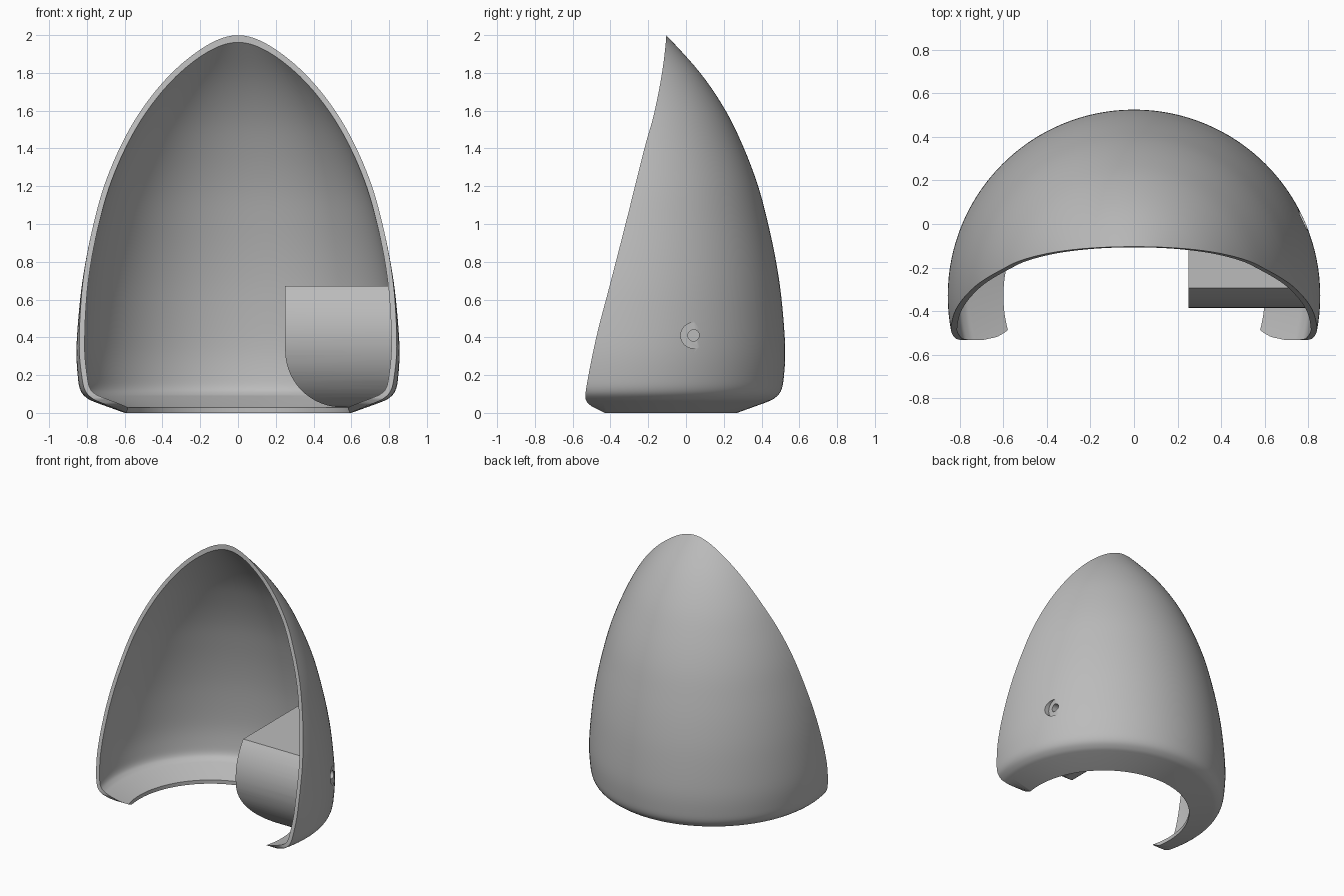
import bpy, bmesh, math
from mathutils import Vector

cube = bpy.data.objects.get("Cube")
if cube:
    bpy.data.objects.remove(cube, do_unlink=True)

AXIS_Y = -0.33      # centre line of the revolved shell
WALL = 0.028
HOLE = (0.04, 0.41)  # y, z of the mounting hole

grey = bpy.data.materials.new("plain_grey")
grey.use_nodes = True
grey.diffuse_color = (0.5, 0.5, 0.5, 1)
grey.node_tree.nodes["Principled BSDF"].inputs["Base Color"].default_value = (0.5, 0.5, 0.5, 1)


def smooth_path(pts, steps=5):
    """Catmull-Rom curve through 2D points."""
    p = [Vector(q) for q in pts]
    p = [2 * p[0] - p[1]] + p + [2 * p[-1] - p[-2]]
    out = []
    for a, b, c, d in zip(p, p[1:], p[2:], p[3:]):
        for i in range(steps):
            t = i / steps
            out.append(0.5 * (2 * b + (c - a) * t + (2 * a - 5 * b + 4 * c - d) * t * t
                              + (3 * b - a - 3 * c + d) * t ** 3))
    return out + [p[-2]]


def finish(name, bm):
    bmesh.ops.recalc_face_normals(bm, faces=bm.faces)
    mesh = bpy.data.meshes.new(name)
    bm.to_mesh(mesh)
    bm.free()
    mesh.materials.append(grey)
    obj = bpy.data.objects.new(name, mesh)
    bpy.context.collection.objects.link(obj)
    return obj


def prism(name, pts, axis, lo, hi):
    """Extrude a 2D outline along x (outline y,z) or along y (outline x,z)."""
    bm = bmesh.new()
    place = (lambda a, b: (lo, a, b)) if axis == "x" else (lambda a, b: (a, lo, b))
    face = bm.faces.new([bm.verts.new(place(a, b)) for a, b in pts])
    ext = bmesh.ops.extrude_face_region(bm, geom=[face])
    move = Vector((hi - lo, 0, 0)) if axis == "x" else Vector((0, hi - lo, 0))
    bmesh.ops.translate(bm, vec=move, verts=[v for v in ext["geom"] if isinstance(v, bmesh.types.BMVert)])
    return finish(name, bm)


def revolve(name, pts, segments=128):
    """Turn a closed (radius, z) outline around the shell axis."""
    bm = bmesh.new()
    rings = []
    for i in range(segments):
        a = math.tau * i / segments
        rings.append([bm.verts.new((r * math.sin(a), AXIS_Y + r * math.cos(a), z)) for r, z in pts])
    n = len(pts)
    for i in range(segments):
        one, two = rings[i], rings[(i + 1) % segments]
        for j in range(n):
            k = (j + 1) % n
            bm.faces.new((one[j], one[k], two[k], two[j]))
    return finish(name, bm)


def boolean(obj, tool, operation):
    mod = obj.modifiers.new("cut", "BOOLEAN")
    mod.object, mod.operation, mod.solver = tool, operation, "EXACT"
    bpy.context.view_layer.objects.active = obj
    bpy.ops.object.modifier_apply(modifier=mod.name)


def offset(path, d):
    """Shift a radius-z path towards the inside."""
    out = []
    for i, p in enumerate(path):
        t = (path[min(i + 1, len(path) - 1)] - path[max(i - 1, 0)]).normalized()
        out.append(p + Vector((-t.y, t.x)) * d)
    return out


def arc(cx, cz, r, start, end, n):
    return [(cx + r * math.cos(math.radians(start + (end - start) * i / n)),
             cz + r * math.sin(math.radians(start + (end - start) * i / n))) for i in range(n + 1)]


# Shell: pointed dome with an in-turned lower lip
outer = [Vector((0.6, 0))] + smooth_path([
    (0.75, 0.054), (0.795, 0.075), (0.832, 0.115), (0.848, 0.19), (0.855, 0.35), (0.836, 0.6),
    (0.807, 0.8), (0.765, 1.0), (0.712, 1.2), (0.637, 1.4), (0.54, 1.6), (0.405, 1.8),
    (0.225, 2.0), (0.17, 2.05)])
inner = offset(outer, WALL)
inner[0] = Vector((0.6, WALL))
shell = revolve("dome_shell", outer + inner[::-1])

# Open front, following a gently bent line in side view
front_edge = [Vector((-0.40, -0.01)), Vector((-0.43, 0))] + smooth_path([
    (-0.50, 0.035), (-0.525, 0.06), (-0.53, 0.12), (-0.475, 0.4), (-0.405, 0.67), (-0.32, 1.0),
    (-0.22, 1.4), (-0.17, 1.58), (-0.127, 1.8), (-0.104, 2.0), (-0.1, 2.2)])
front_cutter = prism("front_cutter", front_edge + [Vector((-2, 2.2)), Vector((-2, -0.01))], "x", -1.5, 1.5)
boolean(shell, front_cutter, "DIFFERENCE")

# Side housing: flat-topped drum lying along x, with a rounded lower inner corner
drum = arc(*HOLE, 0.425, 142, 398, 64)
housing = prism("side_housing", drum, "x", 0.25, 1.0)
corner = arc(0.55, 0.33, 0.3, 180, 270, 20) + [(1.1, 0.03), (1.1, 1.0), (0.25 - 0.01, 1.0), (0.24, 0.33)]
corner_tool = prism("corner_tool", corner, "y", -1, 1)
boolean(housing, corner_tool, "INTERSECT")

# Trim the housing inside the wall
middle = offset(outer, WALL * 0.5)
middle[0] = Vector((0.6, WALL * 0.5))
core = revolve("core_tool", [(0.01, 0.01)] + [tuple(p) for p in middle] + [(0.01, 2.05)])
boolean(housing, core, "INTERSECT")

# Stepped mounting hole through wall into housing
tools = [front_cutter, corner_tool, core]
for name, radius, depth in (("wide_bore", 0.068, 0.76), ("narrow_bore", 0.03, 0.6)):
    bore = prism(name, arc(*HOLE, radius, 0, 360 - 360 / 32, 31), "x", depth, 1.2)
    tools.append(bore)
    for part in (shell, housing):
        boolean(part, bore, "DIFFERENCE")

for tool in tools:
    bpy.data.objects.remove(tool, do_unlink=True)

# Smooth shading with sharp rims
bpy.ops.object.select_all(action="DESELECT")
for part in (shell, housing):
    part.select_set(True)
    bpy.context.view_layer.objects.active = part
bpy.ops.object.shade_smooth_by_angle(angle=math.radians(30))
